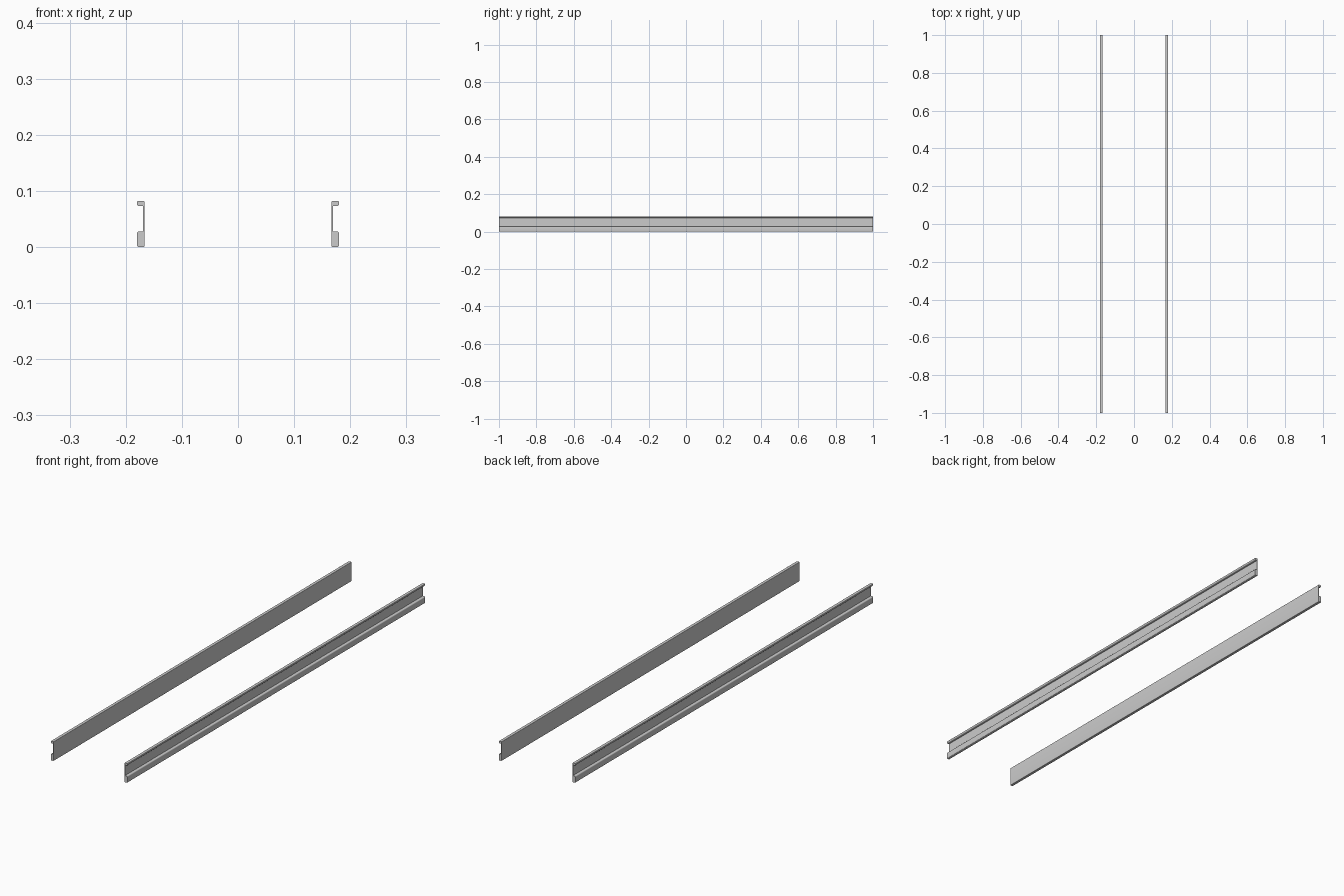
import bpy, bmesh, math
from mathutils import Vector

if "Cube" in bpy.data.objects:
    bpy.data.objects.remove(bpy.data.objects["Cube"])

WEB_IN, WEB_OUT, LIP = 0.1665, 0.169, 0.18   # distances from the centre line
LENGTH, STEPS = 2.0, 4

# Rail cross-section: (x, z, corner radius), counter-clockwise
PROFILE = [
    (WEB_IN, 0.0, 0.002), (LIP, 0.0, 0.003), (LIP, 0.028, 0.004), (WEB_OUT, 0.028, 0.0),
    (WEB_OUT, 0.073, 0.0), (LIP, 0.073, 0.004), (LIP, 0.082, 0.002), (WEB_IN, 0.082, 0.002),
]


def rounded(profile):
    """Replace each square corner by a quarter arc."""
    pts = []
    for i, (x, z, r) in enumerate(profile):
        p = Vector((x, z))
        if r == 0:
            pts.append(p)
            continue
        a = (Vector(profile[i - 1][:2]) - p).normalized() * r
        b = (Vector(profile[(i + 1) % len(profile)][:2]) - p).normalized() * r
        for k in range(STEPS + 1):
            t = math.pi / 2 * k / STEPS
            pts.append(p + a * (1 - math.sin(t)) + b * (1 - math.cos(t)))
    return pts


def rail(name, side):
    """Extrude the cross-section along y; side is -1 (left) or 1 (right)."""
    bm = bmesh.new()
    verts = [bm.verts.new((side * p.x, -LENGTH / 2, p.y)) for p in rounded(PROFILE)]
    face = bm.faces.new(verts)
    ext = bmesh.ops.extrude_face_region(bm, geom=[face], use_keep_orig=True)
    moved = [g for g in ext["geom"] if isinstance(g, bmesh.types.BMVert)]
    bmesh.ops.translate(bm, verts=moved, vec=(0, LENGTH, 0))
    bmesh.ops.recalc_face_normals(bm, faces=bm.faces)
    mesh = bpy.data.meshes.new(name)
    bm.to_mesh(mesh)
    bm.free()
    obj = bpy.data.objects.new(name, mesh)
    bpy.context.collection.objects.link(obj)
    # smooth rounded edges, keep the square ones sharp
    bpy.ops.object.select_all(action='DESELECT')
    obj.select_set(True)
    bpy.context.view_layer.objects.active = obj
    bpy.ops.object.shade_smooth_by_angle(angle=math.radians(30))


rail("left_rail", -1)
rail("right_rail", 1)
